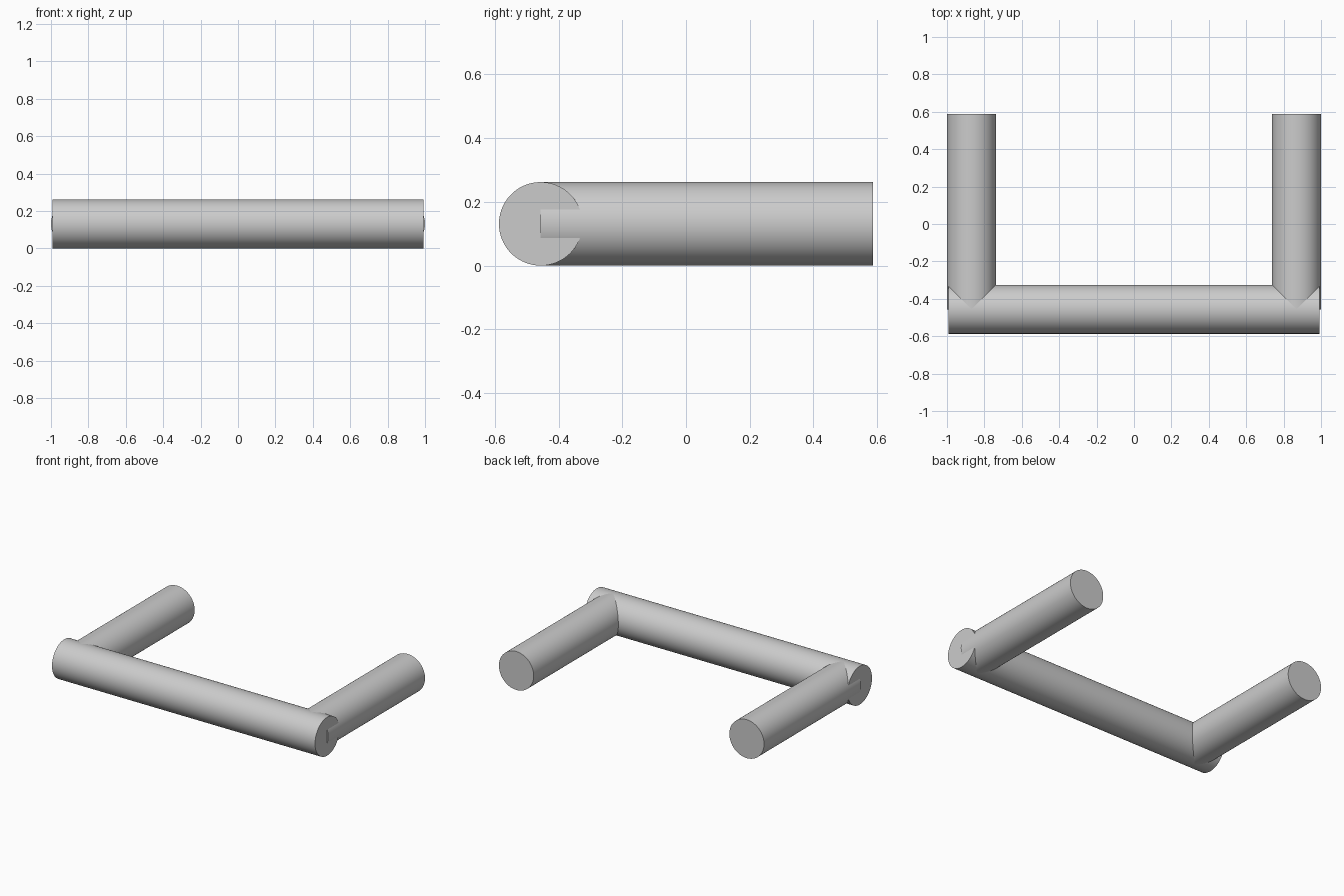
import bpy, math

if "Cube" in bpy.data.objects:
    bpy.data.objects.remove(bpy.data.objects["Cube"])

R = 0.131          # tube radius
BAR_Y = -0.456     # bar axis
LEG_X = 0.869      # leg axis
BACK_Y = 0.587     # open end of the legs


def rod(name, length, location, rotation):
    bpy.ops.mesh.primitive_cylinder_add(vertices=96, radius=R, depth=length,
                                        location=location, rotation=rotation)
    ob = bpy.context.object
    ob.name = name
    bpy.ops.object.shade_smooth_by_angle(angle=math.radians(30))
    return ob


# Long grip bar along x
rod("grip_bar", 2 * 0.992, (0, BAR_Y, R), (0, math.pi / 2, 0))

# Two legs running back from the bar axis, poking slightly past its ends
for side, name in ((-1, "left_leg"), (1, "right_leg")):
    rod(name, BACK_Y - BAR_Y, (side * LEG_X, (BACK_Y + BAR_Y) / 2, R),
        (math.pi / 2, 0, 0))
